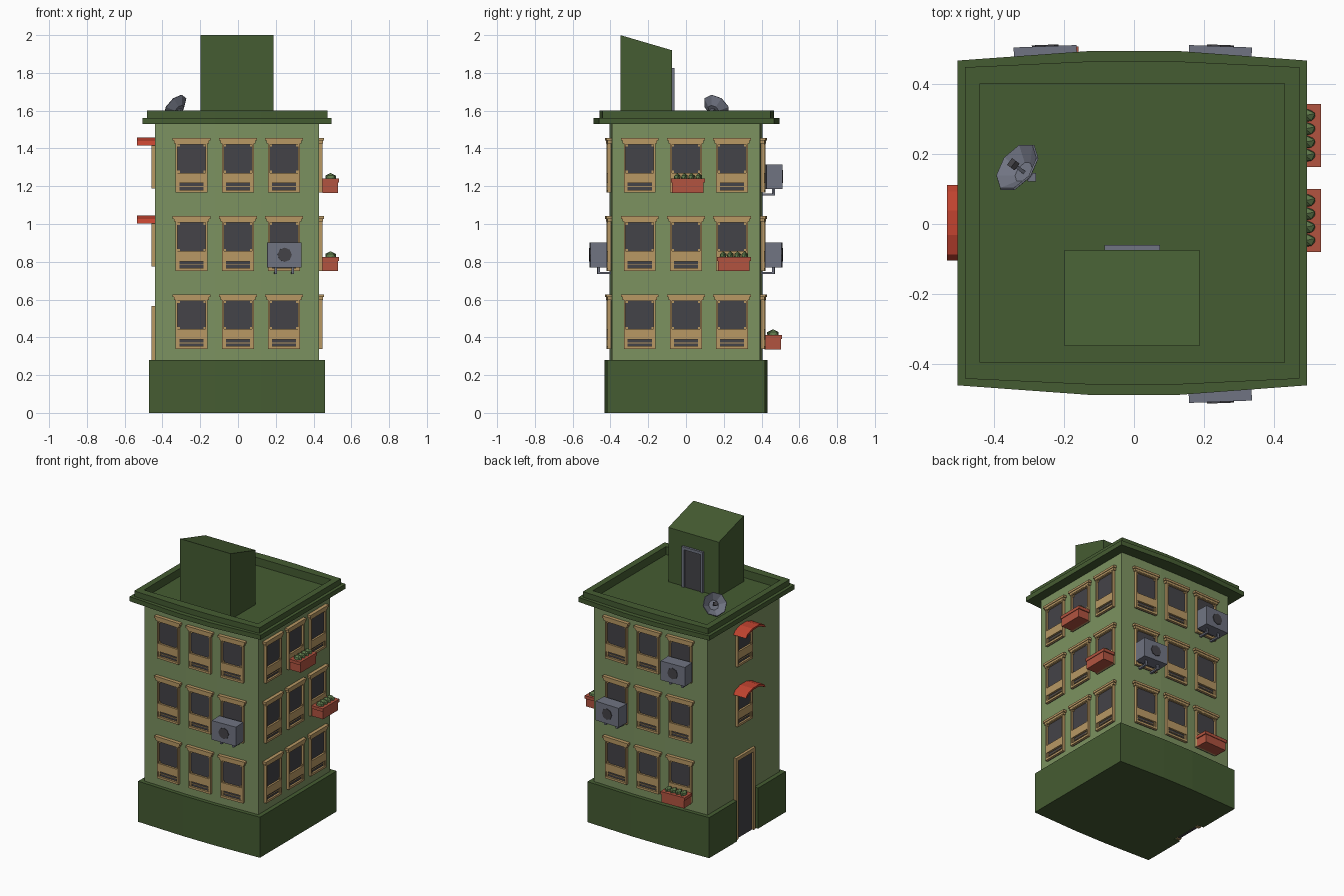
import bpy, bmesh, math
from mathutils import Matrix, Vector

if "Cube" in bpy.data.objects:
    bpy.data.objects.remove(bpy.data.objects["Cube"])


def srgb(r, g, b):
    return [((c / 255 + 0.055) / 1.055) ** 2.4 for c in (r, g, b)] + [1]


COLOURS = {
    "wall_green": srgb(124, 146, 96), "dark_green": srgb(69, 92, 50),
    "tan_trim": srgb(184, 152, 100), "dark_glass": srgb(68, 67, 72),
    "awning_red": srgb(194, 68, 48), "planter_red": srgb(178, 84, 64),
    "metal_grey": srgb(112, 116, 130), "plant_green": srgb(98, 126, 78),
}
NAMES = list(COLOURS)
MATS = []
for n, c in COLOURS.items():
    m = bpy.data.materials.new(n)
    m.diffuse_color = c
    m.use_nodes = True
    m.node_tree.nodes["Principled BSDF"].inputs["Base Color"].default_value = m.diffuse_color
    MATS.append(m)
WALL, DARK, TAN, GLASS, AWN, POT, GREY, PLANT = range(8)


def finish(name, bm, matrix=Matrix()):
    bmesh.ops.recalc_face_normals(bm, faces=bm.faces)
    me = bpy.data.meshes.new(name)
    bm.to_mesh(me)
    bm.free()
    for m in MATS:
        me.materials.append(m)
    ob = bpy.data.objects.new(name, me)
    ob.matrix_world = matrix
    bpy.context.collection.objects.link(ob)
    return ob


def paint(bm, verts, mat):
    for f in {f for v in verts for f in v.link_faces}:
        f.material_index = mat


def box(bm, x0, x1, y0, y1, z0, z1, mat):
    mx = Matrix.Translation(((x0 + x1) / 2, (y0 + y1) / 2, (z0 + z1) / 2))
    mx = mx @ Matrix.Diagonal((x1 - x0, y1 - y0, z1 - z0, 1))
    paint(bm, bmesh.ops.create_cube(bm, size=1, matrix=mx)["verts"], mat)


def prism(bm, points, shift, mat):
    """Extrude a closed 3D outline along a vector."""
    f = bm.faces.new([bm.verts.new(p) for p in points])
    f.material_index = mat
    ext = bmesh.ops.extrude_face_region(bm, geom=[f], use_keep_orig=True)["geom"]
    vs = [v for v in ext if isinstance(v, bmesh.types.BMVert)]
    bmesh.ops.translate(bm, verts=vs, vec=shift)
    paint(bm, vs, mat)


CX, F = -0.005, 0.118


def outline(hx, yc, ym, cy=0.0):
    """Rectangle whose front and back bow outward to a flat middle."""
    return [(CX - hx, cy - yc), (-F, cy - ym), (F, cy - ym), (CX + hx, cy - yc),
            (CX + hx, cy + yc), (F, cy + ym), (-F, cy + ym), (CX - hx, cy + yc)]


# Walls, plinth with door notch
bm = bmesh.new()
prism(bm, [(x, y, 0.003) for x, y in outline(0.435, 0.392, 0.404)], (0, 0, 1.53), WALL)
finish("walls", bm)
bm = bmesh.new()
notch = [(-0.47, 0.115), (-0.425, 0.115), (-0.425, -0.115), (-0.47, -0.115)]
prism(bm, [(x, y, 0) for x, y in outline(0.465, 0.418, 0.431) + notch], (0, 0, 0.28), DARK)
finish("plinth", bm)

# Cornice and parapet rings around the sunken roof
bm = bmesh.new()
inner = outline(0.435, 0.399, 0.399, 0.003)
for outer, z0, z1 in ((outline(0.5, 0.464, 0.492, 0.003), 1.53, 1.562),
                      (outline(0.478, 0.445, 0.462, 0.003), 1.562, 1.6)):
    for i in range(8):
        j = (i + 1) % 8
        quad = [(*outer[i], z0), (*outer[j], z0), (*inner[j], z0), (*inner[i], z0)]
        prism(bm, quad, (0, 0, z1 - z0), DARK)
finish("cornice", bm)
bm = bmesh.new()
box(bm, -0.45, 0.44, -0.41, 0.41, 1.534, 1.545, DARK)
finish("roof", bm)

# Stair house with sloping roof and its door
bm = bmesh.new()
prism(bm, [(-0.198, -0.348, 1.54), (-0.198, -0.348, 2.0), (-0.198, -0.075, 1.92),
           (-0.198, -0.075, 1.54)], (0.385, 0, 0), DARK)
finish("stair_house", bm)
bm = bmesh.new()
for x0, x1, z0, z1 in ((-0.085, -0.067, 1.545, 1.825), (0.057, 0.075, 1.545, 1.825),
                       (-0.067, 0.057, 1.805, 1.825)):
    box(bm, x0, x1, -0.08, -0.06, z0, z1, GREY)
box(bm, -0.067, 0.057, -0.08, -0.068, 1.545, 1.805, GLASS)
finish("roof_door", bm)


def place(side, u, z):
    """Matrix on a wall: local x across, -y outward; side 0 front, 1 right, 2 back, 3 left."""
    ang = math.radians(90 * side)
    if side % 2 == 0:
        dist = 0.404 if abs(u) < 0.1 else 0.4
        tilt = math.radians(2.2) * (0 if abs(u) < 0.1 else math.copysign(1, u))
    else:
        dist, tilt = (0.43 if side == 1 else 0.44), 0
    return (Matrix.Rotation(ang, 4, 'Z') @ Matrix.Translation((u, -dist, z))
            @ Matrix.Rotation(tilt, 4, 'Z'))


def window(side, u, top, hw=0.084, h=0.29, cap=True):
    bm = bmesh.new()
    g = hw - 0.01
    d = -0.018
    sill, slot = -h + 0.015, -h + 0.05
    pane = -h + 0.105
    box(bm, -g, g, -0.005, 0.01, -h, -0.01, GLASS)
    for s in (-1, 1):
        box(bm, min(s * g, s * hw), max(s * g, s * hw), d, 0.01, -h, -0.01, TAN)
        for z in (-0.035, pane):      # corner blocks on the glass
            zz = (z - 0.011, z) if z > pane else (z, z + 0.011)
            box(bm, min(s * g, s * (g - 0.011)), max(s * g, s * (g - 0.011)),
                -0.01, 0.01, *zz, TAN)
    box(bm, -g, g, d, 0.01, -0.035, -0.01, TAN)
    box(bm, -g, g, d, 0.01, slot, pane, TAN)
    box(bm, -g, g, d, 0.01, -h, sill, TAN)
    for s in (-1, 1):                 # end blocks of the lower slot
        x = s * (g - 0.005)
        box(bm, x - 0.005, x + 0.005, d + 0.006, 0.01, sill, slot, TAN)
    box(bm, -g, g, -0.01, 0.01, (sill + slot) / 2 - 0.002, (sill + slot) / 2 + 0.002, TAN)
    if cap:                           # stepped head moulding
        box(bm, -0.1, 0.1, d - 0.006, 0.01, -0.015, 0, TAN)
        box(bm, -0.092, 0.092, d - 0.002, 0.01, -0.03, -0.015, TAN)
    finish("window", bm, place(side, u, top))


TOPS = (0.628, 1.042, 1.456)
for side in range(3):
    for top in TOPS:
        for u in (-0.245, 0, 0.243):
            window(side, u, top)


# Small left windows under arched awnings
for top in (1.02, 1.433):
    window(3, -0.005, top, 0.083, 0.245, False)
    bm = bmesh.new()
    arc = [(-0.108, -0.017), (-0.09, 0.006), (-0.035, 0.024),
           (0.035, 0.024), (0.09, 0.006), (0.108, -0.017)]
    under = [(x * 0.9, z - 0.012) for x, z in reversed(arc)]
    under[0] = (0.096, -0.017)
    under[-1] = (-0.096, -0.017)
    prism(bm, [(x, 0.01, z) for x, z in arc + under], (0, -0.105, 0), AWN)
    finish("awning", bm, place(3, -0.003, top))

# Street door
bm = bmesh.new()
for s in (-1, 1):
    box(bm, s * 0.095 - 0.011, s * 0.095 + 0.011, -0.018, 0.01, 0, 0.565, TAN)
box(bm, -0.085, 0.085, -0.018, 0.01, 0.54, 0.565, TAN)
box(bm, -0.085, 0.085, -0.006, 0.01, 0, 0.54, GLASS)
finish("street_door", bm, place(3, 0, 0))

# Air conditioners with bracket legs and fan
for side, u, top in ((0, 0.243, TOPS[1]), (2, -0.243, TOPS[1]), (2, 0.25, TOPS[2])):
    bm = bmesh.new()
    box(bm, -0.09, 0.09, -0.108, -0.022, -0.272, -0.14, GREY)
    for s in (-0.045, 0.045):
        box(bm, s - 0.007, s + 0.007, -0.07, 0.01, -0.306, -0.295, GREY)
        box(bm, s - 0.007, s + 0.007, -0.07, -0.058, -0.3, -0.27, GREY)
    mx = Matrix.Translation((0, -0.109, -0.205)) @ Matrix.Rotation(math.pi / 2, 4, 'X')
    fan = bmesh.ops.create_cone(bm, cap_ends=True, segments=8, radius1=0.038,
                                radius2=0.038, depth=0.006, matrix=mx)
    paint(bm, fan["verts"], GLASS)
    finish("air_conditioner", bm, place(side, u, top))

# Planters with low-poly shrubs
for side, u, top in ((1, 0.01, TOPS[2]), (1, 0.253, TOPS[1]), (2, 0.245, TOPS[0])):
    bm = bmesh.new()
    box(bm, -0.083, 0.083, -0.1, -0.018, -0.292, -0.235, POT)
    box(bm, -0.09, 0.09, -0.104, -0.016, -0.237, -0.216, POT)
    for i in range(4):
        mx = Matrix.Translation((-0.057 + 0.038 * i, -0.06, -0.212)) @ Matrix.Diagonal((0.8, 1.25, 1, 1))
        s = bmesh.ops.create_icosphere(bm, subdivisions=1, radius=0.026, matrix=mx)
        paint(bm, s["verts"], PLANT)
    finish("planter", bm, place(side, u, top))

# Satellite dish: faceted bowl, feed rod and stand
aim = Vector((-0.8 * 0.82, 0.6 * 0.82, 0.57))
tilt = Matrix.Translation((-0.312, 0.146, 1.6)) @ aim.to_track_quat('Z', 'Y').to_matrix().to_4x4()
bm = bmesh.new()
rings = [bmesh.ops.create_circle(bm, segments=8, radius=r, cap_ends=(r < 0.05),
                                 matrix=Matrix.Translation((0, 0, z)))["verts"]
         for r, z in ((0.035, 0), (0.08, 0.032))]
bmesh.ops.bridge_loops(bm, edges=[e for e in bm.edges])
paint(bm, bm.verts, GREY)
dish = finish("dish_bowl", bm, tilt)
mod = dish.modifiers.new("thickness", 'SOLIDIFY')
mod.thickness = 0.006
bm = bmesh.new()
box(bm, -0.005, 0.005, -0.005, 0.005, 0, 0.05, GREY)
box(bm, -0.012, 0.012, -0.012, 0.012, 0.042, 0.058, GLASS)
box(bm, -0.012, 0.012, -0.012, 0.012, -0.025, 0, GREY)
finish("dish_feed", bm, tilt)
bm = bmesh.new()
box(bm, -0.304, -0.28, 0.122, 0.146, 1.54, 1.6, GREY)
finish("dish_stand", bm)
